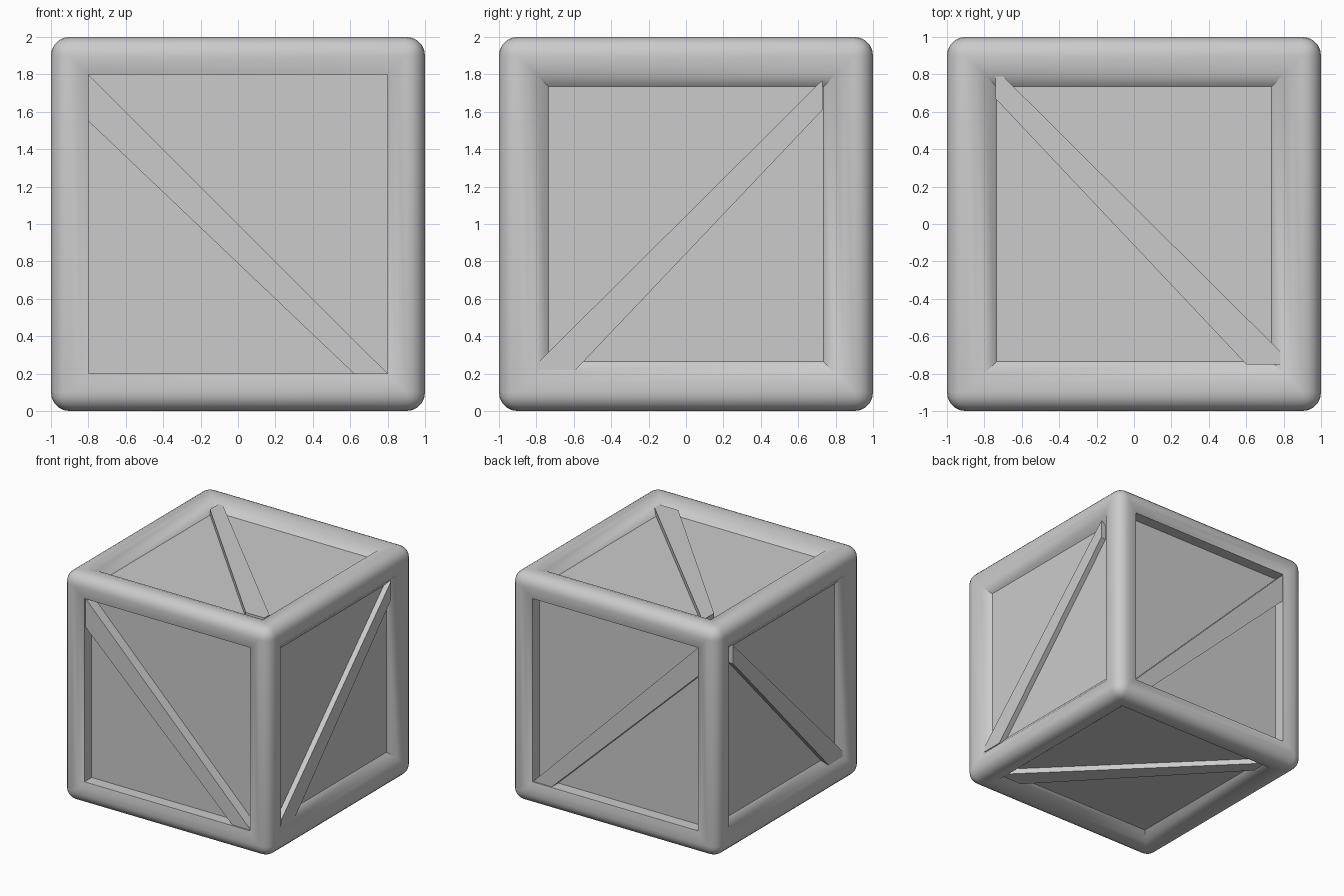
import bpy, bmesh
from mathutils import Vector

if "Cube" in bpy.data.objects:
    bpy.data.objects.remove(bpy.data.objects["Cube"])

# Crate body: rounded cube with a recessed panel on every side
bm = bmesh.new()
bmesh.ops.create_cube(bm, size=2)
bmesh.ops.bevel(bm, geom=bm.edges[:], offset=0.1, segments=5, profile=0.5,
                affect='EDGES')
bm.normal_update()
panels = sorted(bm.faces, key=lambda f: -f.calc_area())
panels = [f for f in panels if f.calc_area() > 1]


def inset(faces, thickness, depth):
    bmesh.ops.inset_individual(bm, faces=faces, thickness=thickness, depth=depth,
                               use_even_offset=True)
    bm.normal_update()


inset(panels, 0.05, -0.005)
inset(panels, 0.05, -0.018)
# Front and back have straight walls, the other sides have sloping walls
straight = [f for f in panels if abs(f.normal.y) > 0.9]
sloped = [f for f in panels if abs(f.normal.y) < 0.9]
for f in straight:
    ext = bmesh.ops.extrude_discrete_faces(bm, faces=[f])["faces"][0]
    bmesh.ops.translate(bm, verts=ext.verts[:], vec=-ext.normal * 0.1)
inset(sloped, 0.065, -0.057)
bmesh.ops.translate(bm, verts=bm.verts[:], vec=(0, 0, 1))
mesh = bpy.data.meshes.new("crate_body")
bm.to_mesh(mesh)
bm.free()
body = bpy.data.objects.new("crate_body", mesh)
bpy.context.collection.objects.link(body)
bpy.context.view_layer.objects.active = body
body.select_set(True)
bpy.ops.object.shade_smooth_by_angle(angle=0.62)


# Diagonal braces: flat outlines extruded between two depths
def brace(name, outline, axis, inner, outer):
    def place(a, b, d):
        p = [a, b]
        p.insert(axis, d)
        return Vector(p) + Vector((0, 0, 1))
    b = bmesh.new()
    low = [b.verts.new(place(u, v, inner)) for u, v in outline]
    high = [b.verts.new(place(u, v, outer)) for u, v in outline]
    n = len(outline)
    b.faces.new(low)
    b.faces.new(high)
    for i in range(n):
        j = (i + 1) % n
        b.faces.new((low[i], low[j], high[j], high[i]))
    bmesh.ops.recalc_face_normals(b, faces=b.faces[:])
    me = bpy.data.meshes.new(name)
    b.to_mesh(me)
    b.free()
    bpy.context.collection.objects.link(bpy.data.objects.new(name, me))


front = [(-0.8, 0.8), (0.8, -0.8), (0.62, -0.8), (-0.8, 0.55)]
side = [(-0.78, -0.73), (0.73, 0.77), (0.73, 0.61), (-0.59, -0.78), (-0.78, -0.78)]
top = [(-0.70, 0.79), (0.78, -0.68), (0.78, -0.75), (0.60, -0.75),
       (-0.74, 0.67), (-0.74, 0.79)]
for s, names in ((1, ("back", "right", "top")), (-1, ("front", "left", "bottom"))):
    brace(names[0] + "_brace", front, 1, s * 0.87, s * 0.965)
    brace(names[1] + "_brace", side, 0, s * 0.91, s * 0.967)
    brace(names[2] + "_brace", top, 2, s * 0.91, s * 0.967)
